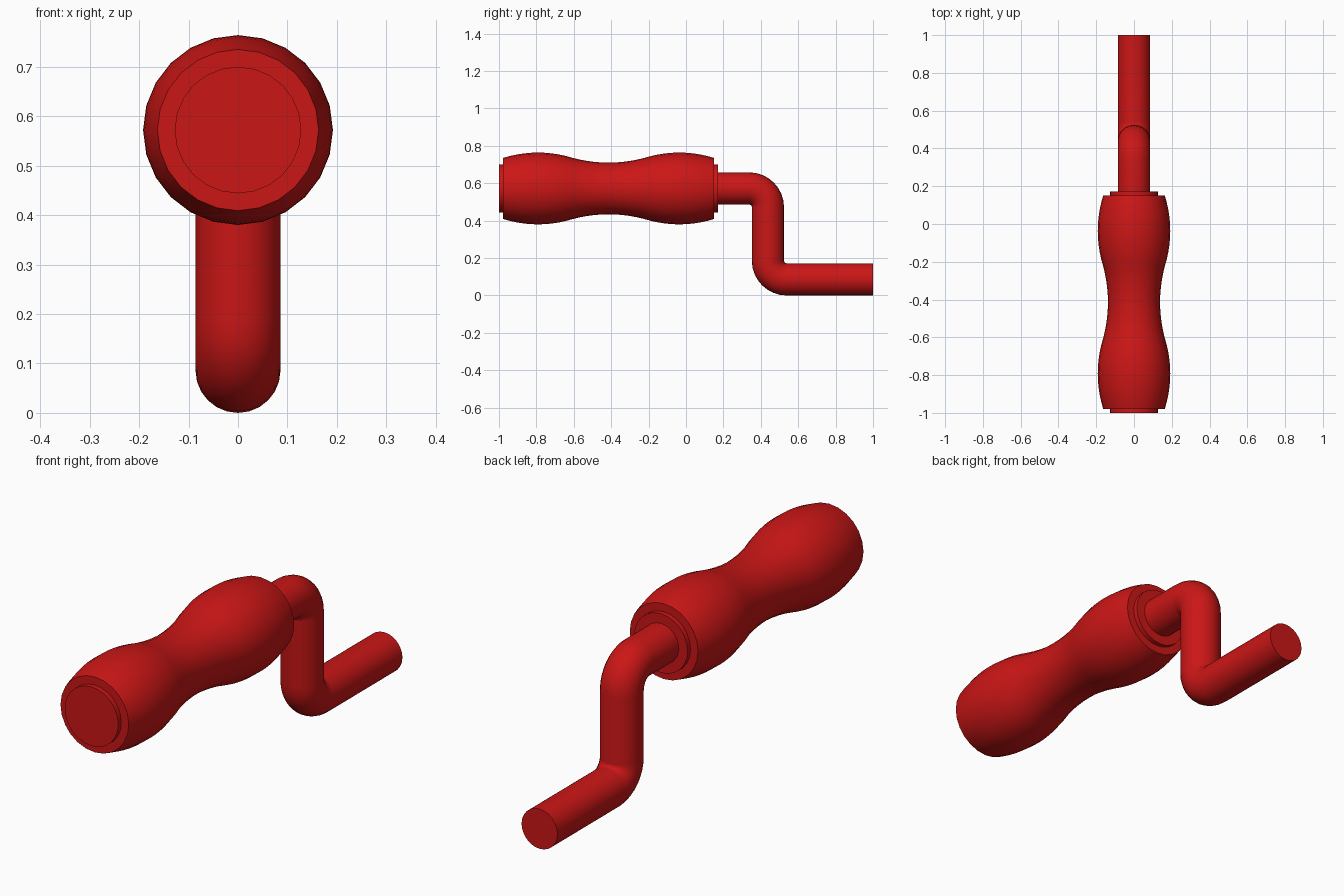
import bpy, bmesh
from math import sin, cos, pi, radians
from mathutils import Vector

if "Cube" in bpy.data.objects:
    bpy.data.objects.remove(bpy.data.objects["Cube"])

AXIS_Z = 0.572     # height of the handle axis
MID_Y = -0.414     # middle of the handle
ROD_R = 0.086

red = bpy.data.materials.new("red_paint")
red.diffuse_color = (0.6, 0.008, 0.008, 1)
red.use_nodes = True
red.node_tree.nodes["Principled BSDF"].inputs["Base Color"].default_value = red.diffuse_color


def tube(name, stations, sides):
    """Skin circles given as (y, z, radius, tilt) along a path in the YZ plane."""
    bm = bmesh.new()
    rings = []
    for y, z, r, tilt in stations:
        up = Vector((0, -sin(tilt), cos(tilt)))
        rings.append([bm.verts.new(Vector((r * sin(2 * pi * i / sides), y, z))
                                   + up * r * cos(2 * pi * i / sides))
                      for i in range(sides)])
    for a, b in zip(rings, rings[1:]):
        for i in range(sides):
            j = (i + 1) % sides
            bm.faces.new((a[i], a[j], b[j], b[i]))
    bm.faces.new(rings[0])
    bm.faces.new(rings[-1])
    bmesh.ops.recalc_face_normals(bm, faces=bm.faces)
    mesh = bpy.data.meshes.new(name)
    bm.to_mesh(mesh)
    bm.free()
    ob = bpy.data.objects.new(name, mesh)
    bpy.context.collection.objects.link(ob)
    mesh.materials.append(red)
    bpy.ops.object.select_all(action='DESELECT')
    ob.select_set(True)
    bpy.context.view_layer.objects.active = ob
    bpy.ops.object.shade_smooth_by_angle(angle=radians(40))
    return ob


# Grip: bulge, waist, bulge, each a shallow arc
def arc(y0, y1, r_end, r_mid, n=10):
    return [(y0 + (y1 - y0) * i / n, r_mid + (r_end - r_mid) * (2 * i / n - 1) ** 2)
            for i in range(n + 1)]


left = arc(MID_Y - 0.565, MID_Y - 0.19, 0.163, 0.192)
waist = arc(MID_Y - 0.19, MID_Y + 0.19, 0.163, 0.138)
right = arc(MID_Y + 0.19, MID_Y + 0.565, 0.163, 0.192)
profile = left + waist[1:-1] + right
tube("grip", [(y, AXIS_Z, r, 0) for y, r in profile], 24)

# Raised discs on both ends of the grip
for name, s in (("end_cap", -1), ("collar", 1)):
    tube(name, [(MID_Y + s * d, AXIS_Z, 0.128, 0) for d in (0.55, 0.586)], 24)

# Crank rod: out of the grip, down, and out again
B, N = 0.1, 8      # bend radius and steps
turns = [pi / 2 * i / N for i in range(N + 1)]
rod_y = 0.438
path = [(0.15, AXIS_Z, ROD_R, 0)]
path += [(rod_y - B + B * sin(t), AXIS_Z - B + B * cos(t), ROD_R, -t) for t in turns]
path += [(rod_y + B - B * cos(t), ROD_R + B - B * sin(t), ROD_R, t - pi / 2) for t in turns]
path += [(1.0, ROD_R, ROD_R, 0)]
tube("crank_rod", path, 24)
